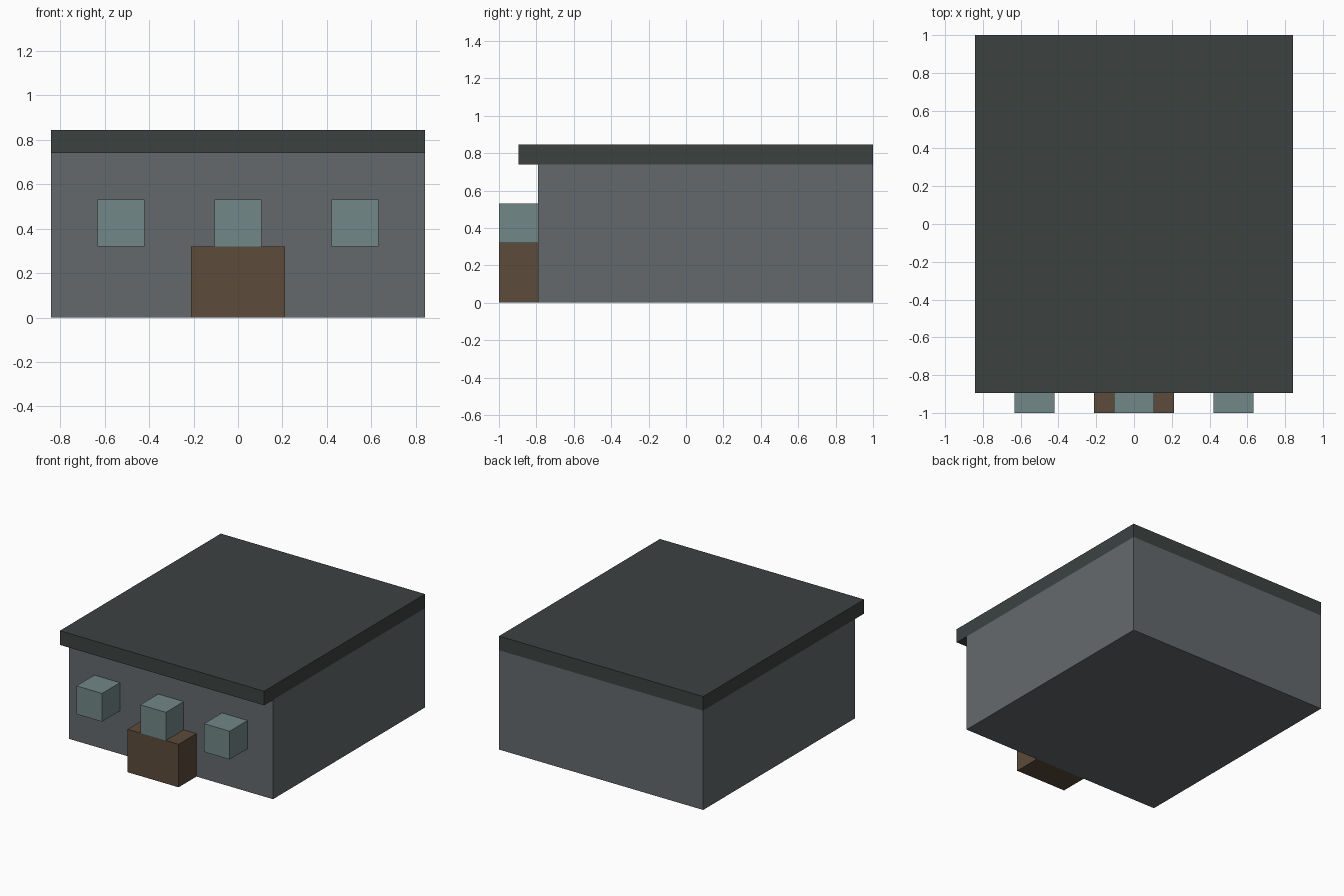
import bpy
import bmesh
from mathutils import Matrix, Vector

default = bpy.data.objects.get("Cube")
if default:
    bpy.data.objects.remove(default, do_unlink=True)


def material(name, rgb):
    mat = bpy.data.materials.new(name)
    mat.use_nodes = True
    color = (*rgb, 1)
    mat.diffuse_color = color
    mat.node_tree.nodes["Principled BSDF"].inputs["Base Color"].default_value = color
    return mat


def box(name, low, high, mat):
    """Flat-faced block between two opposite corners."""
    low, high = Vector(low), Vector(high)
    bm = bmesh.new()
    bmesh.ops.create_cube(bm, size=1, matrix=Matrix.LocRotScale(None, None, high - low))
    mesh = bpy.data.meshes.new(name)
    bm.to_mesh(mesh)
    bm.free()
    mesh.materials.append(mat)
    obj = bpy.data.objects.new(name, mesh)
    obj.location = (low + high) / 2
    bpy.context.collection.objects.link(obj)
    return obj


wall_gray = material("wall gray", (0.127, 0.141, 0.150))
roof_slate = material("roof slate", (0.045, 0.054, 0.053))
door_brown = material("door brown", (0.107, 0.070, 0.042))
window_teal = material("window teal", (0.171, 0.242, 0.242))

HALF = 0.842      # half width of the house
FRONT = -0.79     # front wall
EAVES = 0.74      # top of the walls
UNIT = 0.2105     # window size and porch depth

# House body and overhanging flat roof
box("walls", (-HALF, FRONT, 0), (HALF, 1, EAVES), wall_gray)
box("roof", (-HALF, FRONT - UNIT / 2, EAVES), (HALF, 1, EAVES + UNIT / 2), roof_slate)

# Projecting door block
DOOR_TOP = 0.32
box("door", (-UNIT, -1, 0), (UNIT, FRONT, DOOR_TOP), door_brown)

# Row of three projecting window blocks
for side, x in (("right", -2.5 * UNIT), ("middle", 0), ("left", 2.5 * UNIT)):
    box(side + "_window", (x - UNIT / 2, -1, DOOR_TOP),
        (x + UNIT / 2, FRONT, DOOR_TOP + UNIT), window_teal)
